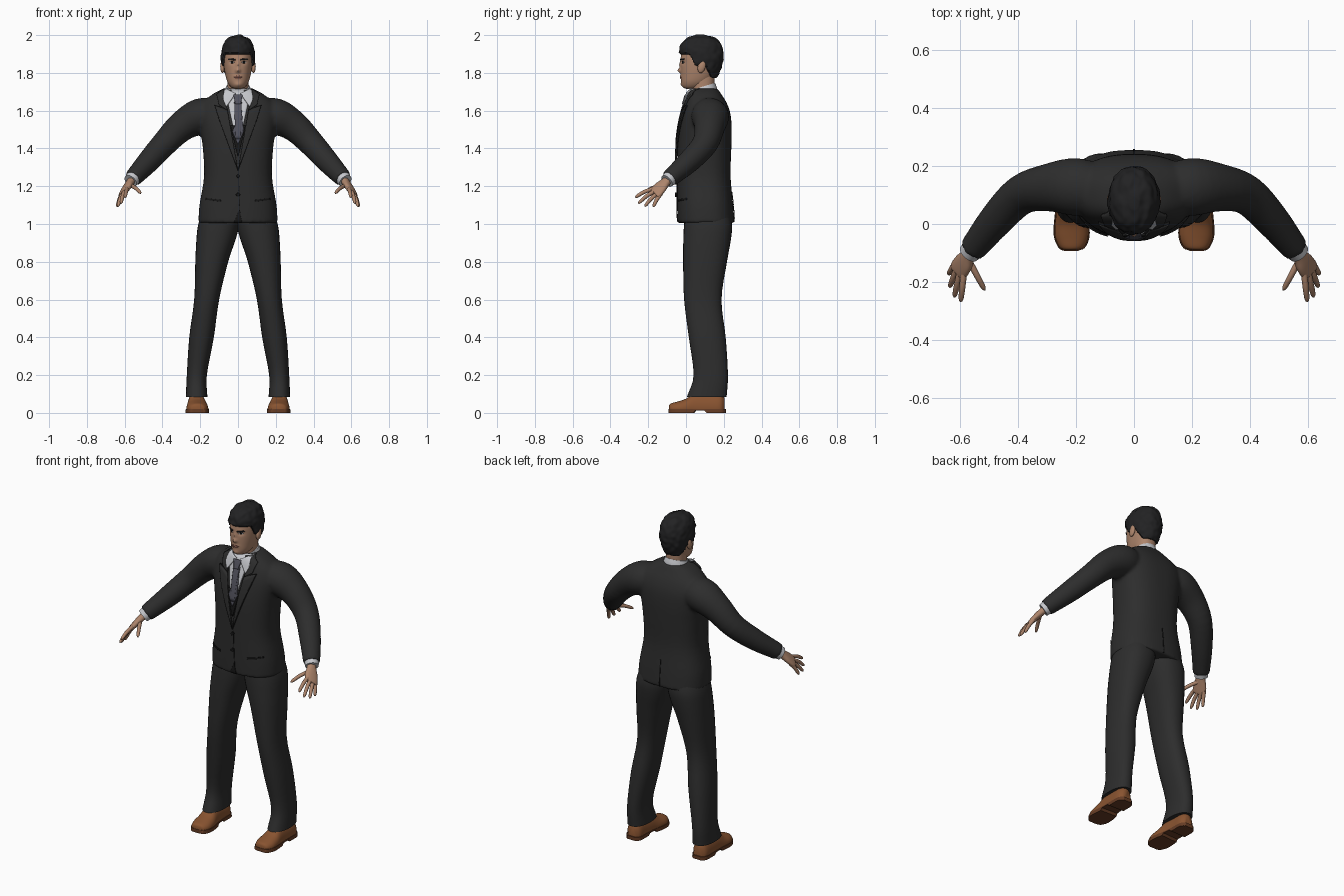
import bpy, bmesh, math
from mathutils import Vector, noise
from mathutils.bvhtree import BVHTree

if "Cube" in bpy.data.objects:
    bpy.data.objects.remove(bpy.data.objects["Cube"])


def material(name, *rgb):
    m = bpy.data.materials.new(name)
    m.use_nodes = True
    m.diffuse_color = (*rgb, 1)
    m.node_tree.nodes["Principled BSDF"].inputs["Base Color"].default_value = (*rgb, 1)
    return m


SUIT = material("charcoal cloth", .026, .026, .026)
SEAM = material("dark seam", .009, .009, .009)
HAIR = material("black hair", .016, .016, .017)
SKIN = material("skin", .42, .235, .15)
LIPS = material("lips", .3, .13, .095)
SHIRT = material("white shirt", .56, .57, .6)
TIE = material("grey tie", .085, .085, .11)
SHOE = material("brown leather", .25, .088, .03)
SOLE = material("shoe sole", .13, .045, .018)


def finish(name, bm, mat, mirror=False):
    bmesh.ops.remove_doubles(bm, verts=bm.verts, dist=.00001)
    bmesh.ops.recalc_face_normals(bm, faces=bm.faces)
    mesh = bpy.data.meshes.new(name)
    bm.to_mesh(mesh)
    bm.free()
    mesh.materials.append(mat)
    for p in mesh.polygons:
        p.use_smooth = True
    mesh.set_sharp_from_angle(angle=math.radians(50))
    ob = bpy.data.objects.new(name, mesh)
    bpy.context.collection.objects.link(ob)
    if mirror:
        ob.modifiers.new("Mirror", 'MIRROR')
    return ob


def smooth_path(rings, steps):
    """Catmull-Rom interpolation of ring parameters."""
    r = [Vector(k) for k in rings]
    r = [r[0] * 2 - r[1]] + r + [r[-1] * 2 - r[-2]]
    out = []
    for i in range(1, len(r) - 2):
        a, b, c, d = r[i - 1:i + 3]
        for k in range(steps):
            t = k / steps
            out.append((b * 2 + (c - a) * t + (a * 2 - b * 5 + c * 4 - d) * t * t
                        + (b * 3 - a - c * 3 + d) * t ** 3) * .5)
    return out + [r[-2]]


def loft(bm, rings, segs=28, steps=4, flat=True, power=2.3, across=None, shape=None):
    """Skin rings (x, y, z, radius a, radius b); flat rings lie level, others follow the path."""
    path = smooth_path(rings, steps)
    loops = []
    for i, r in enumerate(path):
        u, v = Vector((1, 0, 0)), Vector((0, 1, 0))
        if not flat:
            t = (path[min(i + 1, len(path) - 1)].xyz - path[max(i - 1, 0)].xyz).normalized()
            u = Vector(across) if across else t.cross(Vector((0, 0, 1)))
            u = (u - t * u.dot(t)).normalized()
            v = u.cross(t)
        loop = []
        for k in range(segs):
            c, s = math.cos(math.tau * k / segs), math.sin(math.tau * k / segs)
            c, s = (math.copysign(abs(w) ** (2 / power), w) for w in (c, s))
            p = Vector(r[:3]) + u * c * r[3] + v * s * r[4]
            loop.append(bm.verts.new(shape(p) if shape else p))
        loops.append(loop)
    for a, b in zip(loops, loops[1:]):
        for k in range(segs):
            j = (k + 1) % segs
            bm.faces.new((a[k], a[j], b[j], b[k]))
    bm.faces.new(loops[0])
    bm.faces.new(loops[-1])
    return bm


def spans(rows):
    """Rows of z, x from, x to, y from, y to, as level rings."""
    return [((a + b) / 2, (c + d) / 2, z, (b - a) / 2, (d - c) / 2) for z, a, b, c, d in rows]


def surface(ob):
    bpy.context.view_layer.update()
    return BVHTree.FromObject(ob, bpy.context.evaluated_depsgraph_get())


def plate(name, target, corners, mat, lift=.004, both=False, back=False, n=10):
    """Thin four-cornered plate (x, z) laid on the front or back of a surface."""
    bm = bmesh.new()
    d = -1 if back else 1
    for s in ((1, -1) if both else (1,)):
        p, q, r, t = (Vector((x * s, z)) for x, z in corners)
        grid = []
        for i in range(n + 1):
            row = []
            for j in range(n + 1):
                w = p.lerp(q, i / n).lerp(t.lerp(r, i / n), j / n)
                hit = target.ray_cast(Vector((w.x, -d, w.y)), Vector((0, d, 0)))[0]
                hit = hit or target.find_nearest(Vector((w.x, 0, w.y)))[0]
                row.append(bm.verts.new((w.x, hit.y - d * lift, w.y)))
            grid.append(row)
        for a, b in zip(grid, grid[1:]):
            for j in range(n):
                bm.faces.new((a[j], b[j], b[j + 1], a[j + 1]))
    ob = finish(name, bm, mat)
    mod = ob.modifiers.new("Thickness", 'SOLIDIFY')
    mod.thickness, mod.offset = min(lift * 1.5, .009), 0
    return ob


# Jacket: body and sleeves fused into one surface
jacket = bmesh.new()
loft(jacket, spans([(1.005, -.21, .21, -.045, .257), (1.1, -.204, .204, -.047, .25),
                    (1.25, -.18, .18, -.047, .236), (1.4, -.186, .186, -.045, .24),
                    (1.5, -.2, .2, -.036, .242), (1.58, -.21, .21, -.02, .236),
                    (1.64, -.19, .19, -.002, .216), (1.69, -.13, .13, .014, .185),
                    (1.717, -.078, .078, .03, .168)]), segs=48, power=2.5)
for s in (1, -1):
    loft(jacket, [(s * x, *rest) for x, *rest in (
        (.1, .115, 1.58, .08, .08), (.2, .128, 1.57, .1, .095), (.3, .125, 1.515, .082, .08),
        (.39, .1, 1.425, .069, .068), (.475, .015, 1.33, .06, .06),
        (.558, -.088, 1.24, .047, .047))], flat=False, power=2)
coat = finish("jacket", jacket, SUIT)
mod = coat.modifiers.new("Fuse", 'REMESH')
mod.mode, mod.voxel_size, mod.use_smooth_shade = 'VOXEL', .01, True
mod = coat.modifiers.new("Soften", 'SMOOTH')
mod.factor, mod.iterations = .5, 5
body = surface(coat)

# Shirt front, tie, lapels and jacket details
plate("shirt_front", body, [(-.004, 1.42), (.004, 1.42), (.07, 1.715), (-.07, 1.715)], SHIRT, .003)
plate("waistcoat", body, [(-.003, 1.36), (.003, 1.36), (.04, 1.52), (-.04, 1.52)], SEAM, .005)
plate("tie_blade", body, [(-.014, 1.45), (.014, 1.45), (.02, 1.645), (-.02, 1.645)], TIE, .009)
plate("tie_lower_blade", body, [(0, 1.42), (.029, 1.49), (.02, 1.6), (-.029, 1.49)], TIE, .0085)
plate("tie_knot", body, [(-.014, 1.635), (.014, 1.635), (.025, 1.685), (-.025, 1.685)], TIE, .014)
plate("collar_leaf", body, [(.062, 1.62), (.078, 1.66), (.07, 1.718), (.012, 1.69)], SHIRT, .011, True)
plate("lapel_edge", body, [(.0, 1.28), (.102, 1.558), (.123, 1.628), (.06, 1.61)], SEAM, .005, True)
plate("lapel", body, [(.0, 1.285), (.1, 1.56), (.12, 1.625), (.055, 1.6)], SUIT, .008, True)
plate("upper_lapel", body, [(.055, 1.6), (.1, 1.63), (.112, 1.685), (.076, 1.715)], SUIT, .008, True)
plate("front_edge", body, [(.008, 1.06), (.012, 1.06), (.003, 1.29), (0, 1.29)], SEAM, .002)
plate("hem_notch", body, [(-.022, 1.007), (.022, 1.007), (.008, 1.075), (.006, 1.075)], SEAM, .002)
plate("pocket_slit", body, [(.09, 1.118), (.17, 1.128), (.17, 1.137), (.09, 1.128)], SEAM, .003, True)
plate("back_vent", body, [(-.003, 1.01), (.003, 1.01), (.002, 1.17), (-.002, 1.17)], SEAM, .002, back=True)
for z in (1.255, 1.155):
    plate("button", body, [(-.012, z), (0, z - .012), (.012, z), (0, z + .012)], SEAM, .006)

# Trousers
legs = loft(bmesh.new(), spans([(.085, .162, .276, .005, .215), (.2, .165, .271, .04, .222),
                                (.4, .128, .258, .015, .21), (.6, .1, .232, -.01, .188),
                                (.8, .052, .226, -.015, .217), (.92, .012, .22, -.014, .238),
                                (1.0, -.006, .21, -.01, .243), (1.09, -.006, .18, 0, .22)]), segs=32)
finish("trousers", legs, SUIT, True)

# Shoes: one profile, clipped above for the upper and below for the sole
last = [(.216, -.09, .02, .022, .02), (.216, -.08, .02, .042, .03), (.215, -.045, .02, .057, .04),
        (.216, 0, .02, .057, .055), (.219, .05, .02, .05, .085), (.222, .12, .02, .047, .085),
        (.222, .18, .02, .045, .08), (.222, .205, .02, .025, .06)]


def upper_clip(p):
    p.z = max(p.z, .016)
    return p


def sole_clip(p):
    arch = .013 if .045 < p.y < .11 else 0
    p.z = min(max((p.z - .02) * 3, arch), .021)
    return p


finish("shoe_upper", loft(bmesh.new(), last, flat=False, shape=upper_clip), SHOE, True)
wide = [(x, y * 1.03, z, a * 1.07, b) for x, y, z, a, b in last]
finish("shoe_sole", loft(bmesh.new(), wide, flat=False, steps=6, shape=sole_clip), SOLE, True)

# Hands: palm, four fingers, thumb
hand = bmesh.new()
loft(hand, [(.55, -.08, 1.25, .026, .021), (.57, -.107, 1.222, .026, .02),
            (.588, -.135, 1.195, .037, .018), (.607, -.162, 1.165, .038, .014),
            (.61, -.168, 1.16, .028, .008)], flat=False, across=(.04, .045, -.03))
for base, tip in (((.588, -.178, 1.182), (.598, -.268, 1.14)), ((.602, -.17, 1.168), (.62, -.252, 1.108)),
                  ((.612, -.155, 1.156), (.636, -.218, 1.092)), ((.617, -.137, 1.152), (.64, -.173, 1.09)),
                  ((.565, -.135, 1.2), (.515, -.228, 1.162))):
    a, b = Vector(base), Vector(tip)
    joints = []
    for t, r in ((-.2, .011), (.45, .0105), (.88, .0085), (1, .003)):
        p = a.lerp(b, t) + Vector((0, 0, .008 * math.sin(math.pi * max(t, 0))))
        joints.append((*p, r, r))
    loft(hand, joints, segs=12, flat=False, power=2)
finish("hands", hand, SKIN, True)
cuff = loft(bmesh.new(), [(.55, -.078, 1.248, .041, .041), (.569, -.101, 1.227, .037, .037)],
            flat=False, power=2)
finish("shirt_cuffs", cuff, SHIRT, True)

# Neck and shirt collar
neck = loft(bmesh.new(), [(0, .1, 1.64, .06, .06), (0, .092, 1.7, .055, .058), (0, .09, 1.79, .056, .063)])
finish("neck", neck, SKIN)
band = loft(bmesh.new(), [(0, .09, 1.665, .08, .078), (0, .09, 1.7, .073, .073), (0, .09, 1.728, .063, .064)],
            power=2, shape=lambda p: p + Vector((0, 0, (p.y - .09) * .3)))
finish("shirt_collar", band, SHIRT)

# Head, with facial relief pushed along the front
skull = [(0, .022, 1.715, .012, .018), (0, .035, 1.724, .036, .05), (0, .05, 1.75, .055, .075),
         (0, .065, 1.79, .067, .092), (0, .075, 1.84, .075, .103), (0, .08, 1.89, .077, .107),
         (0, .08, 1.935, .071, .1), (0, .08, 1.97, .05, .075), (0, .08, 1.988, .015, .025)]
relief = [(0, 1.842, .009, .02, .008), (0, 1.812, .012, .011, .018), (.032, 1.857, .015, .01, -.007),
          (.028, 1.876, .02, .006, .003), (0, 1.779, .019, .009, .005), (0, 1.737, .02, .012, .006)]


def sculpt(p):
    if p.y < .045:
        p.y -= sum(amp * math.exp(-((abs(p.x) - x) / sx) ** 2 - ((p.z - z) / sz) ** 2)
                   for x, z, sx, sz, amp in relief)
    return p


face_ob = finish("head", loft(bmesh.new(), skull, segs=88, steps=7, power=2.15, shape=sculpt), SKIN)
face = surface(face_ob)
plate("eye_whites", face, [(.018, 1.855), (.032, 1.85), (.046, 1.857), (.032, 1.863)], SHIRT, .001, True)
plate("irises", face, [(.027, 1.851), (.037, 1.851), (.037, 1.862), (.027, 1.862)], SEAM, .002, True)
plate("eyebrows", face, [(.013, 1.867), (.052, 1.87), (.047, 1.877), (.014, 1.873)], HAIR, .003, True)
plate("upper_lip", face, [(-.024, 1.778), (.024, 1.778), (.006, 1.785), (-.006, 1.785)], LIPS, .001)
plate("lower_lip", face, [(-.012, 1.768), (.012, 1.768), (.022, 1.777), (-.022, 1.777)], LIPS, .001)

# Ears
ears = bmesh.new()
bmesh.ops.create_uvsphere(ears, u_segments=16, v_segments=10, radius=1)
for v in ears.verts:
    v.co = Vector((.082 + v.co.x * .012, .083 + v.co.y * .021 + v.co.z * .006, 1.832 + v.co.z * .033))
finish("ears", ears, SKIN, True)


# Hair: swollen skull that sinks beneath the skin below the hairline
def comb(p):
    line = 1.895 - .06 * min(max((p.y - .02) / .03, 0), 1) - .06 * min(max((p.y - .1) / .03, 0), 1)
    cover = min(max((p.z - line) / .014 + .5, 0), 1)
    lock = noise.noise(Vector((p.x * 50, p.y * 35, p.z * 45))) * .006
    out = (p - Vector((0, .08, 1.87))).normalized()
    return p + out * (-.02 + cover * (.032 + lock))


finish("hair", loft(bmesh.new(), skull[2:], segs=80, steps=7, power=2.15, shape=comb), HAIR)
